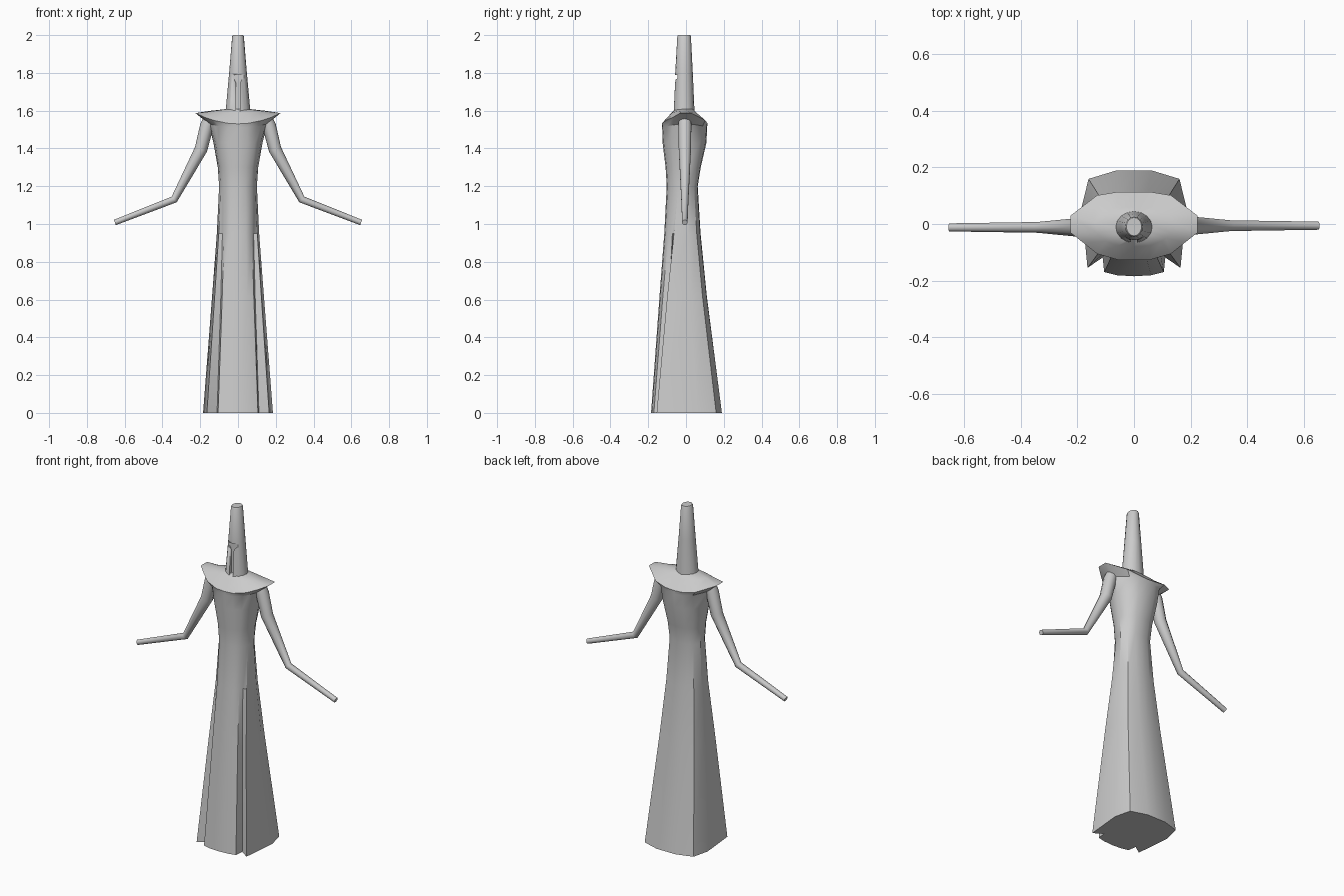
import bpy, bmesh, math
from mathutils import Vector

if "Cube" in bpy.data.objects:
    bpy.data.objects.remove(bpy.data.objects["Cube"])


def loft(name, rings, smooth=35):
    """Skin a list of equal-length closed rings and cap both ends."""
    bm = bmesh.new()
    rows = [[bm.verts.new(p) for p in r] for r in rings]
    n = len(rows[0])
    for a, b in zip(rows, rows[1:]):
        for i in range(n):
            j = (i + 1) % n
            bm.faces.new((a[i], a[j], b[j], b[i]))
    bm.faces.new(rows[0][::-1])
    bm.faces.new(rows[-1])
    bmesh.ops.recalc_face_normals(bm, faces=bm.faces)
    me = bpy.data.meshes.new(name)
    bm.to_mesh(me)
    bm.free()
    ob = bpy.data.objects.new(name, me)
    bpy.context.collection.objects.link(ob)
    bpy.ops.object.select_all(action='DESELECT')
    ob.select_set(True)
    bpy.context.view_layer.objects.active = ob
    bpy.ops.object.shade_smooth_by_angle(angle=math.radians(smooth))
    return ob


# Half cross-sections from front to back, scaled to width and depth
HEM = [(0, -1), (.33, -.98), (.57, -.92), (.60, -.64), (.89, -.84),
       (1, .32), (.87, .84), (.33, 1), (0, 1)]
ROUND = [(0, -1), (.4, -.95), (.7, -.76), (.81, -.62), (.92, -.4),
         (1, .1), (.78, .68), (.42, .95), (0, 1)]
YOKE = [(0, -1), (.25, -1), (.58, -.83), (.8, -.52), (1, -.24),
        (1, .26), (.58, .9), (.27, 1), (0, 1)]


def section(z, w, front, back, a, b=None, t=0, lift=0):
    half = []
    for p, q in zip(a, b or a):
        x, y = (p[k] + (q[k] - p[k]) * t for k in (0, 1))
        half.append(Vector((x * w, y * (front if y < 0 else back), z + lift * x * x)))
    return half + [Vector((-p.x, p.y, p.z)) for p in half[-2:0:-1]]


# Robe with front panel grooves, rising to the flared shoulder yoke
loft("robe", [
    section(0.00, .185, .185, .19, HEM),
    section(0.62, .137, .140, .110, HEM, ROUND, .3),
    section(0.95, .112, .115, .077, HEM, ROUND, .65),
    section(1.20, .100, .102, .062, ROUND),
    section(1.30, .107, .108, .078, ROUND),
    section(1.43, .130, .124, .108, ROUND),
    section(1.51, .155, .126, .112, ROUND, YOKE, .5, .02),
    section(1.53, .225, .127, .113, YOKE, lift=.057),
    section(1.585, .14, .080, .060, ROUND, lift=.015),
    section(1.61, .050, .055, .035, ROUND),
])


# Tall tapering head
def oval(z, rx, y0, y1, n=16):
    return [Vector((rx * math.cos(2 * math.pi * i / n),
                    (y0 + y1) / 2 + (y1 - y0) / 2 * math.sin(2 * math.pi * i / n), z))
            for i in range(n)]


head = loft("head", [oval(1.57, .068, -.068, .046), oval(1.80, .047, -.057, .036),
                     oval(1.993, .031, -.046, .026), oval(2.0, .027, -.042, .023)])

# T-shaped face slot cut into the head
T = [(.012, 1.60), (.010, 1.745), (.020, 1.765), (.042, 1.775), (.042, 1.79)]
outline = T + [(-x, z) for x, z in reversed(T)]
cutter = loft("face_slot_cutter", [[Vector((x, y, z)) for x, z in outline] for y in (-.12, -.046)])
cutter.hide_render = True
cutter.hide_viewport = True
cut = head.modifiers.new("face_slot", 'BOOLEAN')
cut.operation = 'DIFFERENCE'
cut.solver = 'EXACT'
cut.object = cutter

# Bent tapering arms, mirrored
PATH = [(.150, 1.555, .034), (.165, 1.52, .036), (.196, 1.395, .034),
        (.338, 1.13, .020), (.652, 1.008, .015)]
for side, label in ((1, "left_arm"), (-1, "right_arm")):
    pts = [Vector((x, 0, z)) for x, z, r in PATH]
    rings = []
    for i, (p, (_, _, r)) in enumerate(zip(pts, PATH)):
        d = (p - pts[i - 1]).normalized() if i else Vector()
        if i < len(pts) - 1:
            d = d + (pts[i + 1] - p).normalized()
        d.normalize()
        across = Vector((d.z, 0, -d.x))
        yc = -.006 - (.006 if side < 0 else 0)
        ring = []
        for k in range(10):
            a = 2 * math.pi * k / 10
            v = p + across * r * math.cos(a) + Vector((0, yc + r * math.sin(a), 0))
            ring.append(Vector((v.x * side, v.y, v.z)))
        rings.append(ring)
    loft(label, rings, 45)
